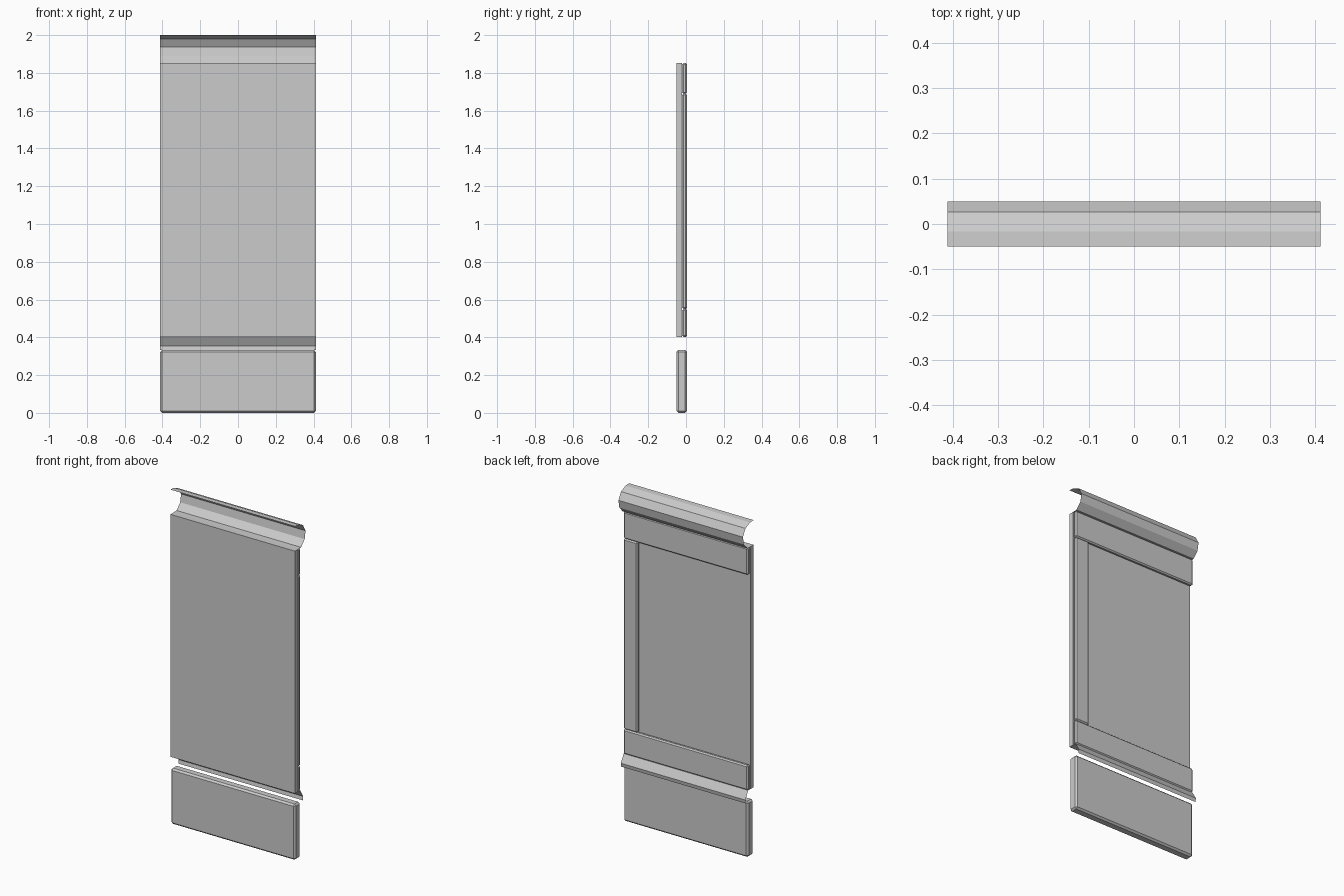
import bpy, bmesh

if "Cube" in bpy.data.objects:
    bpy.data.objects.remove(bpy.data.objects["Cube"])

W = 0.412  # half width of the wall section


def box(name, x, y, z, bevel=0.0):
    """Axis-aligned box from (min, max) ranges, optionally chamfered."""
    bm = bmesh.new()
    bmesh.ops.create_cube(bm, size=1)
    for v in bm.verts:
        v.co = [r[0] + (c + 0.5) * (r[1] - r[0]) for c, r in zip(v.co, (x, y, z))]
    if bevel:
        bmesh.ops.bevel(bm, geom=bm.edges[:], offset=bevel, segments=1,
                        affect='EDGES', profile=0.5)
    return finish(name, bm)


def strip(name, profile):
    """Thin open moulding: a (y, z) profile swept along x."""
    bm = bmesh.new()
    rows = [[bm.verts.new((x, y, z)) for x in (-W, W)] for y, z in profile]
    for a, b in zip(rows, rows[1:]):
        bm.faces.new((a[0], b[0], b[1], a[1]))
    return finish(name, bm)


def finish(name, bm):
    mesh = bpy.data.meshes.new(name)
    bm.to_mesh(mesh)
    bm.free()
    obj = bpy.data.objects.new(name, mesh)
    bpy.context.collection.objects.link(obj)
    return obj


full = (-W, W)
back = (-0.02, 0.005)

# Lower plinth and main wall slab
box("baseboard", full, (-0.05, 0.005), (0, 0.333), 0.01)
box("wall_slab", full, (-0.05, -0.02), (0.402, 1.852))

# Raised frame on the back, with a post on one side only
box("top_rail", full, back, (1.69, 1.852), 0.007)
box("bottom_rail", full, back, (0.402, 0.55), 0.007)
box("side_post", (0.32, W), back, (0.55, 1.69), 0.007)

# Thin cove at the top, open towards the front
strip("top_cove", [(-0.05, 2.0), (-0.017, 1.998), (0.026, 1.979), (0.05, 1.936),
                   (0.042, 1.889), (0.008, 1.853), (-0.02, 1.852)])

# Small lip below the slab
strip("bottom_lip", [(-0.02, 0.402), (0.0, 0.402), (0.028, 0.355), (0.024, 0.333)])
